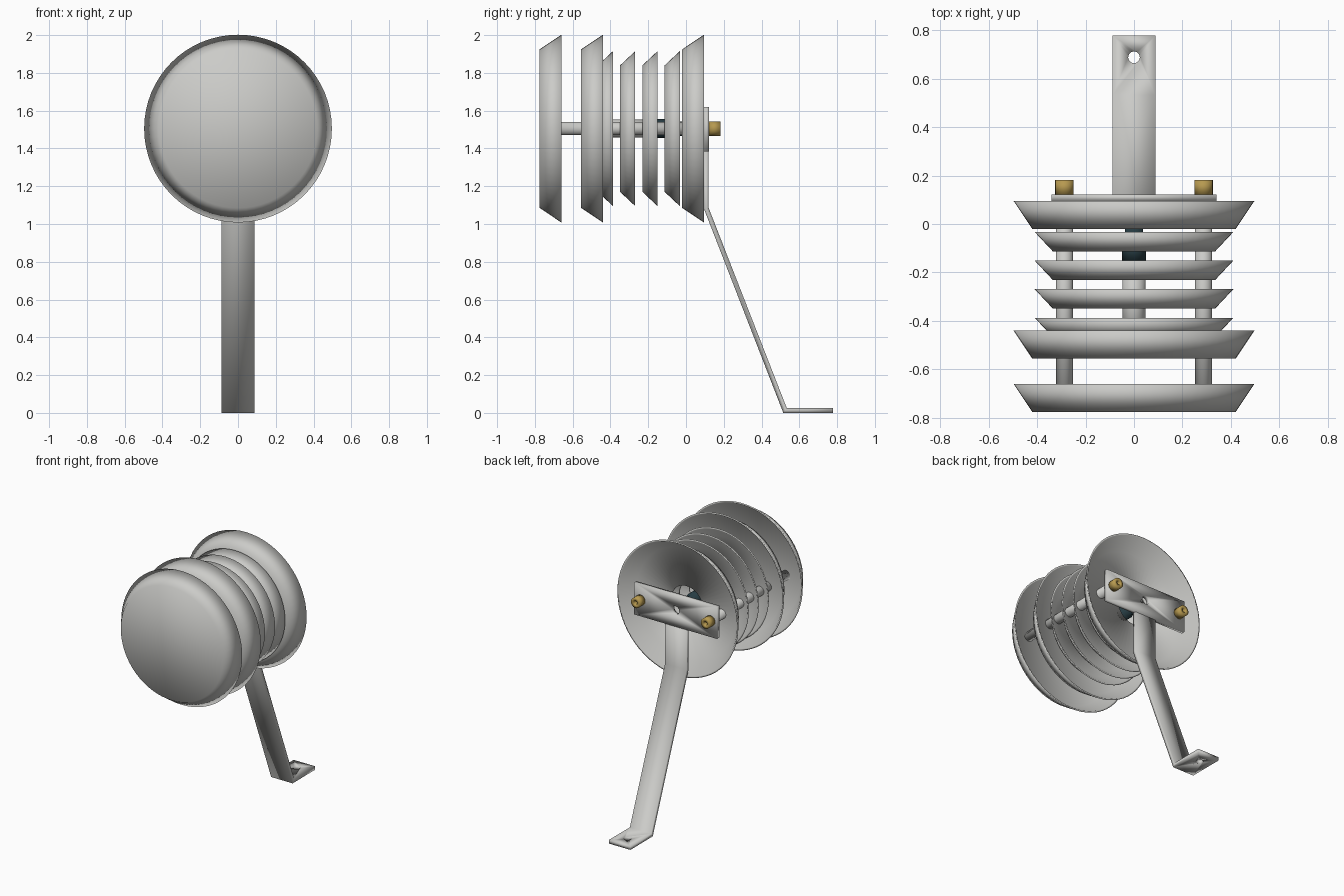
import bpy, bmesh, math
from mathutils import Matrix

cube = bpy.data.objects.get("Cube")
if cube:
    bpy.data.objects.remove(cube, do_unlink=True)

AXIS_Z = 1.505   # height of the stack's axis


def material(name, rgb):
    m = bpy.data.materials.new(name)
    m.use_nodes = True
    m.diffuse_color = (*rgb, 1)
    m.node_tree.nodes["Principled BSDF"].inputs["Base Color"].default_value = (*rgb, 1)
    return m


grey = material("light grey", (0.6, 0.6, 0.58))
brass = material("brass", (0.47, 0.32, 0.08))
black = material("blue black", (0.02, 0.045, 0.055))


def finish(name, bm, mat):
    bmesh.ops.recalc_face_normals(bm, faces=bm.faces)
    for f in bm.faces:
        f.smooth = True
    me = bpy.data.meshes.new(name)
    bm.to_mesh(me)
    bm.free()
    me.materials.append(mat)
    ob = bpy.data.objects.new(name, me)
    bpy.context.collection.objects.link(ob)
    return ob


def lathe(name, profile, mat, x=0, ring=False, n=64):
    """Turn (radius, y) points about the y axis; a ring closes on itself, otherwise ends are capped."""
    bm = bmesh.new()
    loops = []
    for r, y in profile:
        loops.append([bm.verts.new((x + r * math.cos(t), y, AXIS_Z + r * math.sin(t)))
                      for t in (2 * math.pi * i / n for i in range(n))])
    pairs = list(zip(loops, loops[1:]))
    if ring:
        pairs.append((loops[-1], loops[0]))
    else:
        bm.faces.new(loops[0])
        bm.faces.new(loops[-1])
    for a, b in pairs:
        for i in range(n):
            j = (i + 1) % n
            bm.faces.new((a[i], a[j], b[j], b[i]))
    return finish(name, bm, mat)


def dish(name, front, back, r_front, r_back, hole=0):
    """Thin flared dish, open to the back, with an optional centre hole."""
    t = 0.012
    profile = [(r_front, front), (r_back, back), (r_back - t, back), (r_front - t, front + t)]
    if hole:
        profile = [(hole, front)] + profile + [(hole, front + t)]
    return lathe(name, profile, grey, ring=bool(hole))


def strip(name, outline, half_width):
    """Extrude a (y, z) outline across x."""
    bm = bmesh.new()
    face = bm.faces.new([bm.verts.new((-half_width, y, z)) for y, z in outline])
    out = bmesh.ops.extrude_face_region(bm, geom=[face])
    verts = [v for v in out["geom"] if isinstance(v, bmesh.types.BMVert)]
    bmesh.ops.translate(bm, verts=verts, vec=(2 * half_width, 0, 0))
    return finish(name, bm, grey)


def drill(ob, centre, radius, rotation):
    bm = bmesh.new()
    bmesh.ops.create_cone(bm, cap_ends=True, segments=24, radius1=radius, radius2=radius, depth=0.2,
                          matrix=Matrix.Translation(centre) @ rotation)
    cutter = finish(ob.name + "_hole_cutter", bm, grey)
    cutter.hide_render = True
    cutter.hide_viewport = True
    cutter.display_type = 'WIRE'
    mod = ob.modifiers.new("hole", 'BOOLEAN')
    mod.operation = 'DIFFERENCE'
    mod.solver = 'EXACT'
    mod.object = cutter


# Large dishes
dish("front_dish", -0.775, -0.66, 0.42, 0.497)
dish("second_dish", -0.555, -0.44, 0.42, 0.497)
dish("back_dish", -0.02, 0.095, 0.42, 0.497, hole=0.13)

# Small louvre dishes
for i, front in enumerate((-0.467, -0.349, -0.231, -0.113)):
    dish(f"louvre_dish_{i + 1}", front, front + 0.08, 0.335, 0.41, hole=0.13)

# Sensor and its dark cable gland
lathe("sensor_body", [(0.048, -0.5), (0.048, -0.15)], grey, n=32)
lathe("sensor_gland", [(0.05, -0.15), (0.05, -0.07), (0.038, -0.07), (0.038, -0.01)], black, n=32)

# Support rods with hollow brass nuts
for side, x in (("left", 0.287), ("right", -0.287)):
    lathe(f"{side}_rod", [(0.035, -0.764), (0.035, 0.1)], grey, x=x, n=32)
    lathe(f"{side}_nut", [(0.038, 0.12), (0.038, 0.182), (0.014, 0.182), (0.014, 0.14)], brass, x=x, n=24)

# Mounting plate across the back
plate = strip("mounting_plate", [(0.095, 1.383), (0.122, 1.383), (0.122, 1.62), (0.095, 1.62)], 0.34)
drill(plate, (0, 0.108, AXIS_Z), 0.03, Matrix.Rotation(math.pi / 2, 4, 'X'))

# Bent arm with a drilled foot
arm = strip("bent_arm", [(0.778, 0), (0.515, 0), (0.095, 1.08), (0.095, 1.383), (0.12, 1.383),
                         (0.12, 1.085), (0.533, 0.027), (0.778, 0.027)], 0.088)
drill(arm, (0, 0.688, 0.015), 0.024, Matrix.Identity(4))
